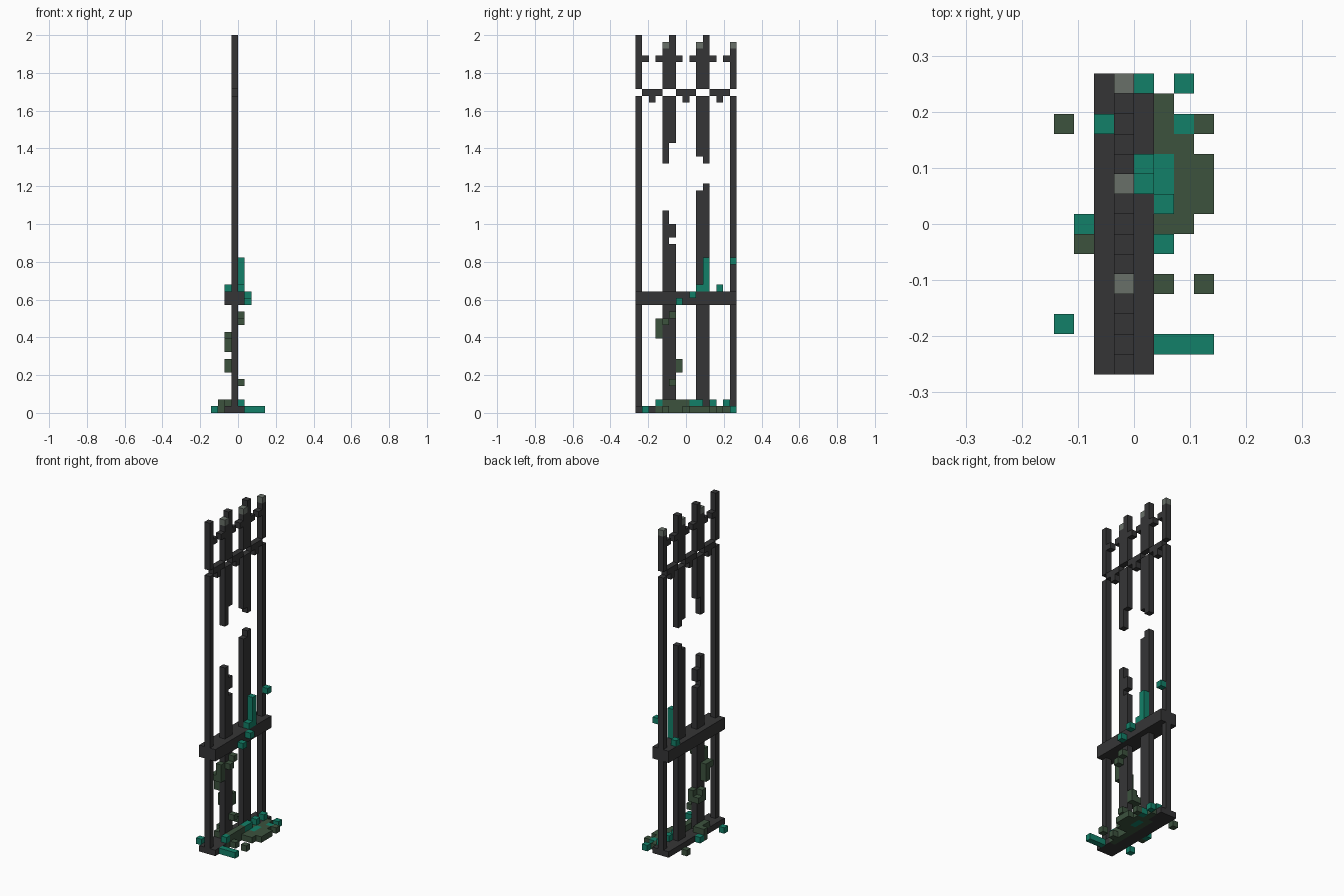
import bpy, bmesh

if "Cube" in bpy.data.objects:
    bpy.data.objects.remove(bpy.data.objects["Cube"], do_unlink=True)

U = 2 / 56  # one block


def material(name, rgb):
    m = bpy.data.materials.new(name)
    m.use_nodes = True
    m.diffuse_color = (*rgb, 1)
    m.node_tree.nodes["Principled BSDF"].inputs["Base Color"].default_value = (*rgb, 1)
    return m


iron = material("dark iron", (0.036, 0.036, 0.037))
worn = material("worn grey", (0.14, 0.16, 0.14))
moss = material("moss green", (0.045, 0.084, 0.048))
teal = material("teal growth", (0.006, 0.216, 0.138))


def blocks(name, mat, boxes):
    """Boxes given as block ranges (x0, x1, y0, y1, z0, z1), joined as one part."""
    bm = bmesh.new()
    for x0, x1, y0, y1, z0, z1 in boxes:
        verts = bmesh.ops.create_cube(bm, size=1)["verts"]
        for v in verts:
            v.co.x = ((x0 + x1) / 2 + v.co.x * (x1 - x0) - 4) * U
            v.co.y = ((y0 + y1) / 2 + v.co.y * (y1 - y0) - 7.5) * U
            v.co.z = ((z0 + z1) / 2 + v.co.z * (z1 - z0)) * U
    me = bpy.data.meshes.new(name)
    bm.to_mesh(me)
    bm.free()
    me.materials.append(mat)
    ob = bpy.data.objects.new(name, me)
    bpy.context.collection.objects.link(ob)


def cells(i, j, k):
    return (i, i + 1, j, j + 1, k, k + 1)


def bar(j, z0, z1):
    return (3, 4, j, j + 1, z0, z1)


# Upright bars, broken in the middle and split by the upper rail
blocks("outer_bars", iron, [bar(0, 0, 47), bar(0, 48, 56), bar(14, 0, 47), bar(14, 48, 54)])
blocks("front_inner_bar", iron, [
    bar(4, 0, 30), bar(5, 0, 25), bar(5, 26, 28),
    bar(4, 37, 47), bar(5, 40, 47), bar(4, 48, 54), bar(5, 48, 56)])
blocks("back_inner_bar", iron, [
    bar(9, 0, 33), bar(10, 0, 34),
    bar(9, 38, 47), bar(10, 37, 47), bar(9, 48, 54), bar(10, 48, 56)])
blocks("worn_tips", worn, [bar(j, 54, 55) for j in (4, 9, 14)])

# Upper rail pieces with drops, and the side spurs near the tips
blocks("upper_rail", iron,
       [(3, 4, j, j + 3, 47, 48) for j in (1, 6, 11)] + [bar(j, 46, 47) for j in (2, 7, 12)])
blocks("spurs", iron, [bar(j, 52, 53) for j in (1, 3, 6, 8, 11, 13)])

# Thick lower rail and base
blocks("lower_rail", iron, [(2, 5, 0, 15, 16, 18)])
blocks("base", iron, [(2, 5, 0, 3, 0, 1), (2, 4, 3, 12, 0, 1), (2, 5, 12, 15, 0, 1)])

# Moss spread on the ground
blocks("ground_moss", moss, [
    (4, 5, 3, 12, 0, 1), (5, 6, 7, 9, 0, 1), (5, 6, 11, 14, 0, 1),
    (6, 7, 7, 12, 0, 1), (7, 8, 8, 11, 0, 1),
    cells(7, 12, 0), cells(0, 12, 0), cells(5, 4, 0), cells(7, 4, 0),
    (1, 2, 6, 7, 0, 2), (2, 3, 4, 7, 1, 2), (4, 5, 4, 8, 1, 2)])

# Moss climbing the front inner bar
blocks("climbing_moss", moss, [
    cells(4, 5, 14), cells(4, 4, 13), (3, 4, 3, 4, 11, 14),
    (2, 3, 3, 4, 11, 12), (2, 3, 4, 5, 9, 12),
    (2, 3, 5, 6, 6, 8), (3, 4, 6, 7, 6, 8), (2, 3, 6, 7, 6, 7), cells(4, 5, 4)])

# Teal growth on the ground
blocks("ground_growth", teal, [
    (5, 8, 1, 2, 0, 1), cells(0, 2, 0), cells(1, 7, 0), (5, 6, 9, 11, 0, 1),
    cells(6, 12, 0), cells(6, 14, 0),
    cells(4, 3, 1), (4, 5, 8, 10, 1, 2), cells(4, 11, 1), cells(4, 13, 1)])

# Teal growth around the lower rail
blocks("rail_growth", teal, [
    (4, 5, 9, 11, 18, 19), (4, 5, 10, 11, 19, 23), cells(4, 14, 22),
    cells(2, 12, 18), cells(5, 6, 16), cells(5, 8, 17)])
